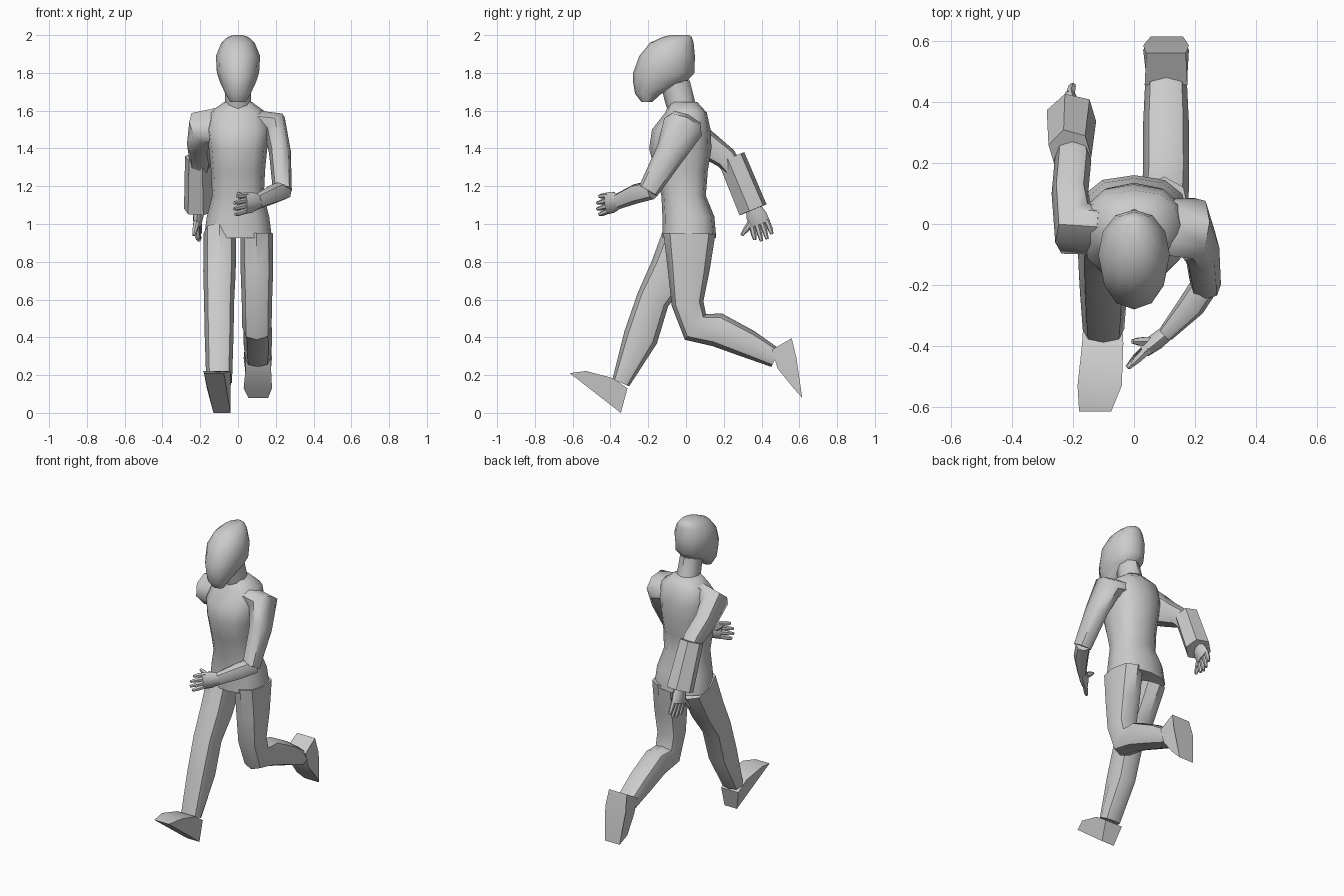
import bpy, bmesh, math
from mathutils import Vector

if "Cube" in bpy.data.objects:
    bpy.data.objects.remove(bpy.data.objects["Cube"])


def finish(name, bm, angle):
    bmesh.ops.recalc_face_normals(bm, faces=bm.faces)
    me = bpy.data.meshes.new(name)
    bm.to_mesh(me)
    bm.free()
    ob = bpy.data.objects.new(name, me)
    bpy.context.collection.objects.link(ob)
    bpy.ops.object.select_all(action='DESELECT')
    ob.select_set(True)
    bpy.context.view_layer.objects.active = ob
    bpy.ops.object.shade_smooth_by_angle(angle=math.radians(angle))
    return ob


def skin(name, loops, angle=50):
    """Bridge a list of equal-length point loops and cap both ends."""
    bm = bmesh.new()
    rings = [[bm.verts.new(p) for p in loop] for loop in loops]
    n = len(rings[0])
    for a, b in zip(rings, rings[1:]):
        for i in range(n):
            j = (i + 1) % n
            bm.faces.new((a[i], a[j], b[j], b[i]))
    bm.faces.new(rings[0])
    bm.faces.new(rings[-1])
    return finish(name, bm, angle)


def oval(c, u, v, n, power):
    pts = []
    for i in range(n):
        t = 2 * math.pi * i / n
        x, y = math.cos(t), math.sin(t)
        pts.append(c + u * math.copysign(abs(x) ** power, x)
                   + v * math.copysign(abs(y) ** power, y))
    return pts


def stack(name, rows, n=12, power=0.85):
    """Horizontal rings: z, half width, y front, y back."""
    return skin(name, [oval(Vector((0, (f + b) / 2, z)), Vector((w, 0, 0)),
                            Vector((0, (b - f) / 2, 0)), n, power)
                       for z, w, f, b in rows])


def limb(name, rows, ref, n=8, power=0.85, angle=50):
    """Rings along a path: x, y, z, half size along ref, half size across."""
    pts = [Vector(r[:3]) for r in rows]
    loops = []
    for i, r in enumerate(rows):
        t = Vector()
        if i > 0:
            t += (pts[i] - pts[i - 1]).normalized()
        if i < len(pts) - 1:
            t += (pts[i + 1] - pts[i]).normalized()
        t.normalize()
        u = Vector(ref)
        u = (u - t * u.dot(t)).normalized()
        loops.append(oval(pts[i], u * r[3], t.cross(u) * r[4], n, power))
    return skin(name, loops, angle)


def foot(name, profile):
    """Side profile given as y, z, x left, x right."""
    return skin(name, [[(l, y, z) for y, z, l, r in profile],
                       [(r, y, z) for y, z, l, r in profile]], 35)


# Head, neck and torso
stack("head", [(1.645, .04, -.235, -.18), (1.69, .067, -.27, -.13),
               (1.75, .095, -.28, 0), (1.80, .112, -.28, .045),
               (1.89, .117, -.247, .047), (1.96, .088, -.19, .04),
               (1.99, .055, -.125, .03), (2.0, .025, -.08, .015)], 12, 0.95)
stack("neck", [(1.58, .08, -.09, .07), (1.64, .07, -.11, .05),
               (1.76, .065, -.14, .02)], 8, 1)
stack("torso", [(.925, .18, -.125, .16), (1.04, .165, -.125, .15),
                (1.15, .137, -.13, .105), (1.28, .143, -.165, .115),
                (1.40, .155, -.195, .135), (1.50, .17, -.18, .13),
                (1.59, .15, -.11, .11), (1.645, .075, -.085, .06)], 12, 0.8)

# Legs
X = (1, 0, 0)
limb("front_leg", [(-.097, .01, .95, .086, .13), (-.098, -.085, .75, .086, .11),
                   (-.1, -.175, .6, .08, .088), (-.1, -.24, .4, .076, .092),
                   (-.1, -.345, .16, .068, .048)], X)
limb("back_leg", [(.098, .018, .95, .086, .138), (.1, .014, .75, .086, .11),
                  (.1, .008, .58, .08, .085), (.1, .05, .455, .078, .088),
                  (.105, .165, .44, .076, .09), (.105, .33, .365, .075, .075),
                  (.105, .475, .29, .068, .052)], X)

# Feet
foot("front_foot", [(-.345, 0, -.13, -.04), (-.615, .21, -.18, -.075),
                    (-.53, .222, -.185, -.04), (-.39, .185, -.17, -.035),
                    (-.31, .13, -.165, -.04)])
foot("back_foot", [(.455, .335, .035, .175), (.56, .395, .04, .17),
                   (.585, .29, .03, .18), (.615, .08, .055, .16),
                   (.57, .13, .03, .18), (.485, .235, .04, .175)])

# Arms: one swings forward, one swings back
limb("forward_upper_arm", [(.1, -.01, 1.53, .1, .06), (.195, -.015, 1.515, .11, .075),
                           (.222, -.08, 1.38, .08, .058),
                           (.235, -.2, 1.175, .055, .05)], (0, .9, -.4))
limb("forward_forearm", [(.245, -.18, 1.18, .05, .045), (.19, -.265, 1.16, .052, .045),
                         (.105, -.36, 1.12, .042, .027)], (0, 0, 1))
limb("rear_upper_arm", [(-.1, -.02, 1.53, .1, .06), (-.195, -.015, 1.505, .1, .085),
                        (-.21, .1, 1.425, .075, .06),
                        (-.2, .21, 1.35, .06, .06),
                        (-.205, .27, 1.27, .05, .05)], (0, .6, .8))

# Six-sided forearm guard
limb("forearm_guard", [(-.21, .24, 1.352, .077, .072), (-.205, .355, 1.075, .08, .084)],
     (-.3, 1, .4), 6, 1, 20)


def hand(side, wrist, palm, tip, spread, thumb):
    """Flat palm, four fingers fanned along spread, and a thumb."""
    wrist, palm, tip, spread, thumb = map(Vector, (wrist, palm, tip, spread, thumb))
    mid = (wrist + palm) / 2
    limb(side + "_palm", [(*wrist, .04, .025), (*mid, .055, .028),
                          (*palm, .058, .022)], spread)
    for i in range(4):
        s = spread.normalized() * (i - 1.5)
        a = palm + s * .028 - (palm - wrist) * .1
        b = (palm + tip) / 2 + s * .031
        c = tip + s * .032 - (tip - palm) * (.2 * abs(i - 1.5) - .1)
        limb(f"{side}_finger_{i + 1}", [(*a, .015, .016), (*b, .014, .014),
                                        (*c, .009, .009)], spread, 6, 1)
    base = mid + (thumb - mid) * .25
    limb(side + "_thumb", [(*base, .02, .018), (*(base * .4 + thumb * .6), .016, .015),
                           (*thumb, .008, .008)], spread, 6, 1)


hand("forward", (.11, -.355, 1.12), (.035, -.415, 1.11), (-.02, -.47, 1.095),
     (.1, 0, 1), (-.005, -.385, 1.165))
hand("rear", (-.205, .355, 1.09), (-.215, .39, 1.0), (-.205, .415, .915),
     (.15, 1, .35), (-.235, .295, .94))
